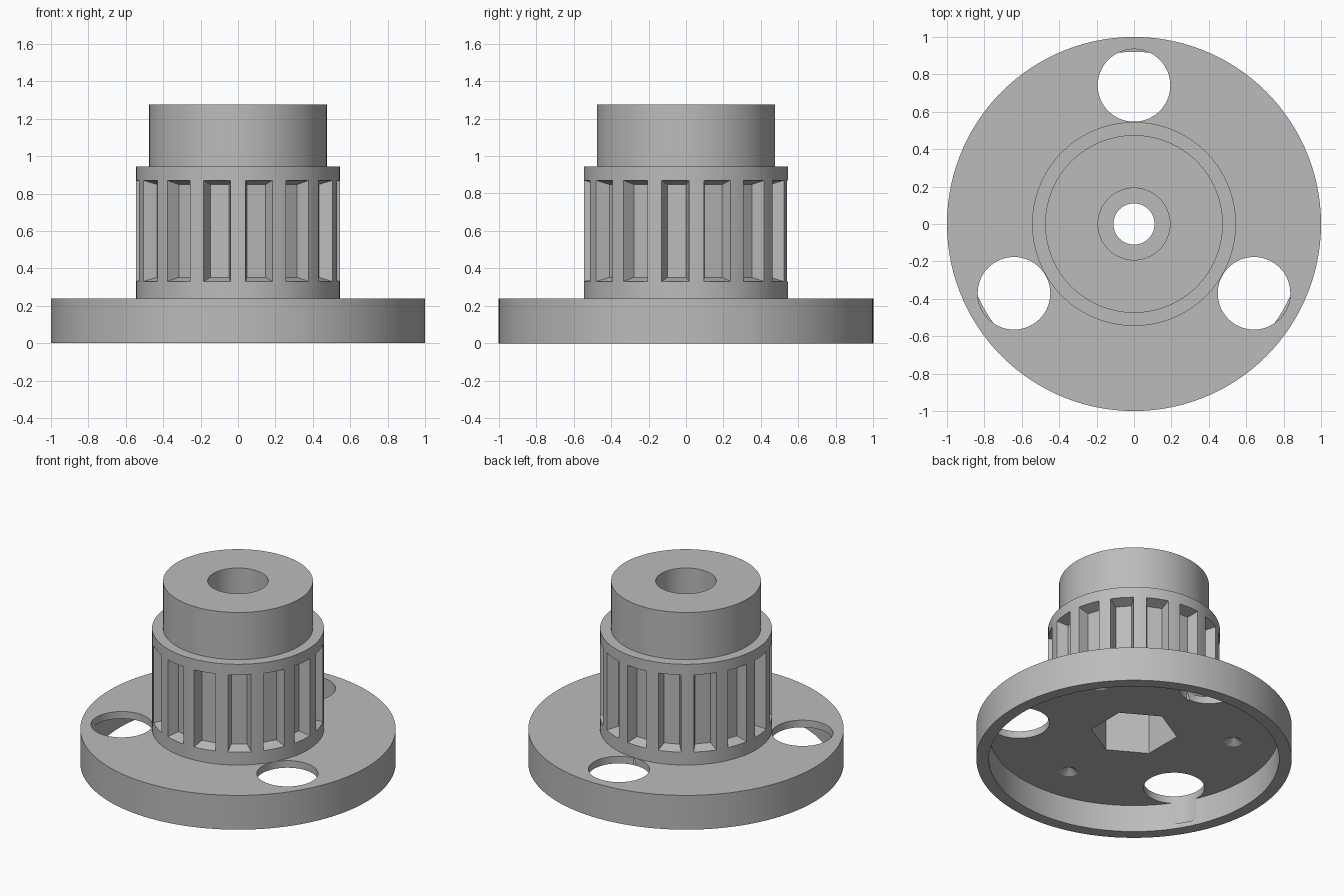
import bpy, bmesh
from math import sin, cos, pi, radians

cube = bpy.data.objects.get("Cube")
if cube:
    bpy.data.objects.remove(cube, do_unlink=True)

grey = bpy.data.materials.new("mid grey")
grey.use_nodes = True
COLOUR = (0.5, 0.5, 0.5, 1)
grey.diffuse_color = COLOUR
grey.node_tree.nodes["Principled BSDF"].inputs["Base Color"].default_value = COLOUR


def add_object(name, bm):
    bmesh.ops.recalc_face_normals(bm, faces=bm.faces)
    mesh = bpy.data.meshes.new(name)
    bm.to_mesh(mesh)
    bm.free()
    mesh.materials.append(grey)
    obj = bpy.data.objects.new(name, mesh)
    bpy.context.collection.objects.link(obj)
    return obj


def skin(bm, loops, closed=False):
    """Bridge rings of points; cap the ends, or close the tube on itself."""
    rings = [[bm.verts.new(p) for p in loop] for loop in loops]
    pairs = list(zip(rings, rings[1:]))
    if closed:
        pairs.append((rings[-1], rings[0]))
    else:
        bm.faces.new(rings[0])
        bm.faces.new(rings[-1])
    for a, b in pairs:
        n = len(a)
        for i in range(n):
            j = (i + 1) % n
            bm.faces.new((a[i], a[j], b[j], b[i]))


def ring(r, z, n, dist=0, angle=0, turn=0):
    """Regular ring of n points, centred at a polar position."""
    cx, cy = dist * cos(angle), dist * sin(angle)
    return [(cx + r * cos(turn + 2 * pi * i / n), cy + r * sin(turn + 2 * pi * i / n), z)
            for i in range(n)]


# Hollow flange, hub, collar and stepped bore turned in one profile
profile = [(0.11, 0.19), (0.92, 0.19), (0.92, 0), (1, 0), (1, 0.24), (0.545, 0.24),
           (0.545, 0.945), (0.475, 0.945), (0.475, 1.275), (0.192, 1.275),
           (0.192, 0.85), (0.11, 0.85)]
bm = bmesh.new()
skin(bm, [ring(r, z, 120) for r, z in profile], closed=True)
hub = add_object("flanged_hub", bm)

# Three round flange holes that bite into the rim wall
bm = bmesh.new()
for k in range(3):
    a = radians(90 + 120 * k)
    skin(bm, [ring(0.194, z, 64, 0.741, a) for z in (0.035, 0.4)])
hole_cutter = add_object("flange_hole_cutter", bm)

# Hexagonal pocket underneath and three conical dimples
bm = bmesh.new()
skin(bm, [ring(0.275, z, 6, turn=pi / 6) for z in (0.1, 0.55)])
for k in range(3):
    a = radians(30 + 120 * k)
    skin(bm, [ring(r, z, 24, 0.64, a) for r, z in ((0.057, 0.17), (0.057, 0.19), (0.004, 0.225))])
pocket_cutter = add_object("pocket_cutter", bm)

# Fifteen tapered slots around the hub
bm = bmesh.new()
for k in range(15):
    a = radians(-78 + 24 * k)

    def slot_ring(r, half_width, inset):
        corners = ((-1, 0.33 + inset), (1, 0.33 + inset), (1, 0.87 - inset), (-1, 0.87 - inset))
        return [(r * cos(a) - s * half_width * sin(a), r * sin(a) + s * half_width * cos(a), z)
                for s, z in corners]

    skin(bm, [slot_ring(0.47, 0.05, 0.022), slot_ring(0.54, 0.074, 0), slot_ring(0.6, 0.074, 0)])
slot_cutter = add_object("slot_cutter", bm)

# Cut everything, bake the result and drop the cutters
cutters = (hole_cutter, pocket_cutter, slot_cutter)
for cutter in cutters:
    cutter.hide_render = True
    mod = hub.modifiers.new(cutter.name, 'BOOLEAN')
    mod.operation = 'DIFFERENCE'
    mod.solver = 'EXACT'
    mod.object = cutter
bpy.context.view_layer.update()
baked = bpy.data.meshes.new_from_object(hub.evaluated_get(bpy.context.evaluated_depsgraph_get()))
hub.modifiers.clear()
hub.data = baked
for cutter in cutters:
    bpy.data.objects.remove(cutter, do_unlink=True)

bpy.ops.object.select_all(action='DESELECT')
hub.select_set(True)
bpy.context.view_layer.objects.active = hub
bpy.ops.object.shade_smooth_by_angle(angle=radians(20))
